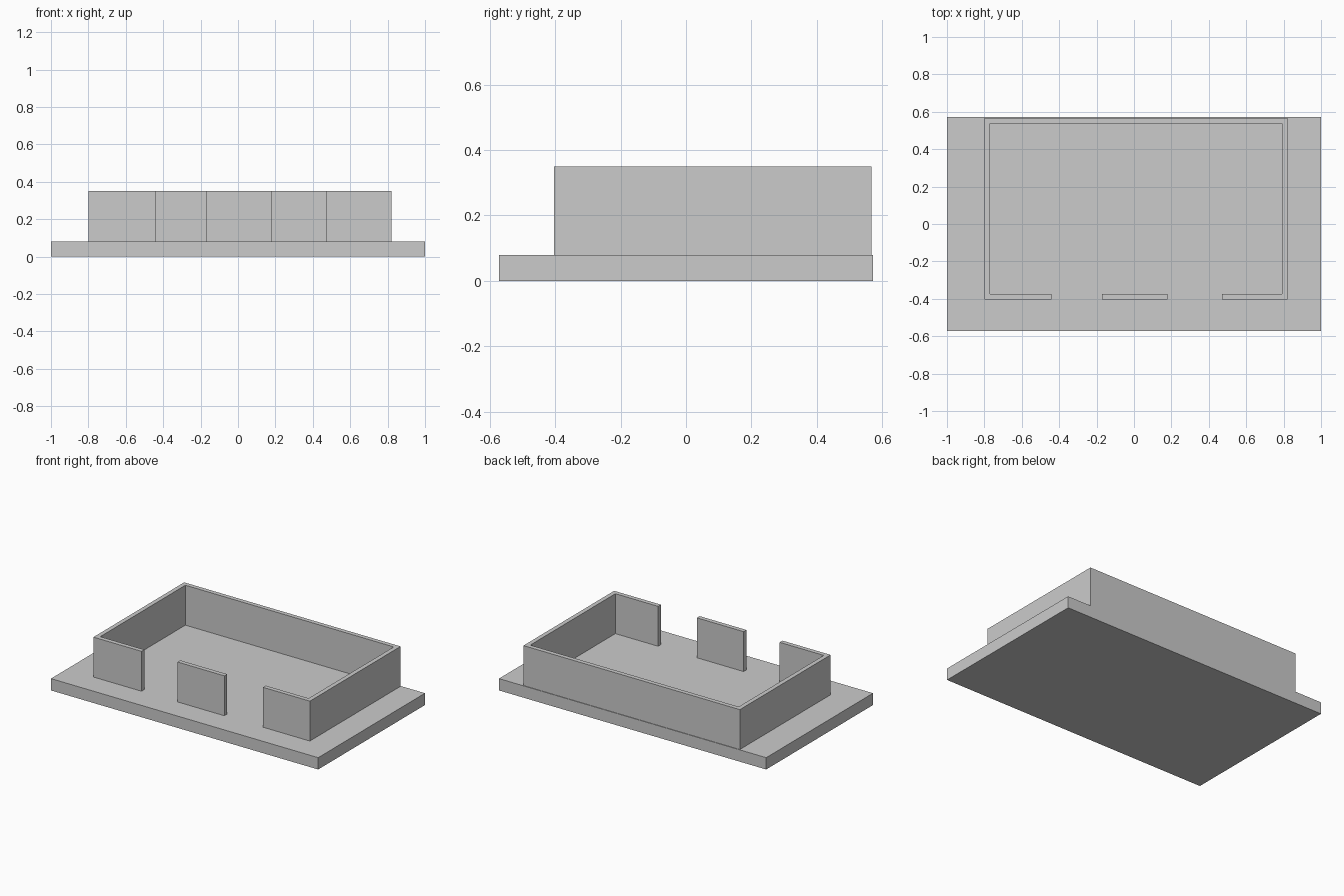
import bpy, bmesh

if "Cube" in bpy.data.objects:
    bpy.data.objects.remove(bpy.data.objects["Cube"])

BASE_TOP, WALL_TOP = 0.08, 0.35
T = 0.03                       # wall thickness
X0, X1 = -0.80, 0.82           # outer wall faces
Y0, Y1 = -0.403, 0.567


def extrude_outline(name, outline, z0, z1):
    """Solid with flat faces from a counter-clockwise floor outline."""
    bm = bmesh.new()
    face = bm.faces.new([bm.verts.new((x, y, z0)) for x, y in outline])
    top = bmesh.ops.extrude_face_region(bm, geom=[face], use_keep_orig=True)["geom"]
    bmesh.ops.translate(bm, vec=(0, 0, z1 - z0),
                        verts=[v for v in top if isinstance(v, bmesh.types.BMVert)])
    bmesh.ops.recalc_face_normals(bm, faces=bm.faces)
    mesh = bpy.data.meshes.new(name)
    bm.to_mesh(mesh)
    bm.free()
    obj = bpy.data.objects.new(name, mesh)
    bpy.context.collection.objects.link(obj)
    return obj


def rect(x0, x1, y0, y1):
    return [(x0, y0), (x1, y0), (x1, y1), (x0, y1)]


# Floor slab
extrude_outline("base_slab", rect(-1, 1, -0.571, 0.571), 0, BASE_TOP)

# Back and side walls with short front returns, open at the front
left_end, right_end = -0.44, 0.47
extrude_outline("perimeter_wall", [
    (left_end, Y0), (left_end, Y0 + T), (X0 + T, Y0 + T), (X0 + T, Y1 - T),
    (X1 - T, Y1 - T), (X1 - T, Y0 + T), (right_end, Y0 + T), (right_end, Y0),
    (X1, Y0), (X1, Y1), (X0, Y1), (X0, Y0)], BASE_TOP, WALL_TOP)

# Free-standing panel between the two doorways
extrude_outline("front_middle_wall", rect(-0.17, 0.18, Y0, Y0 + T), BASE_TOP, WALL_TOP)
